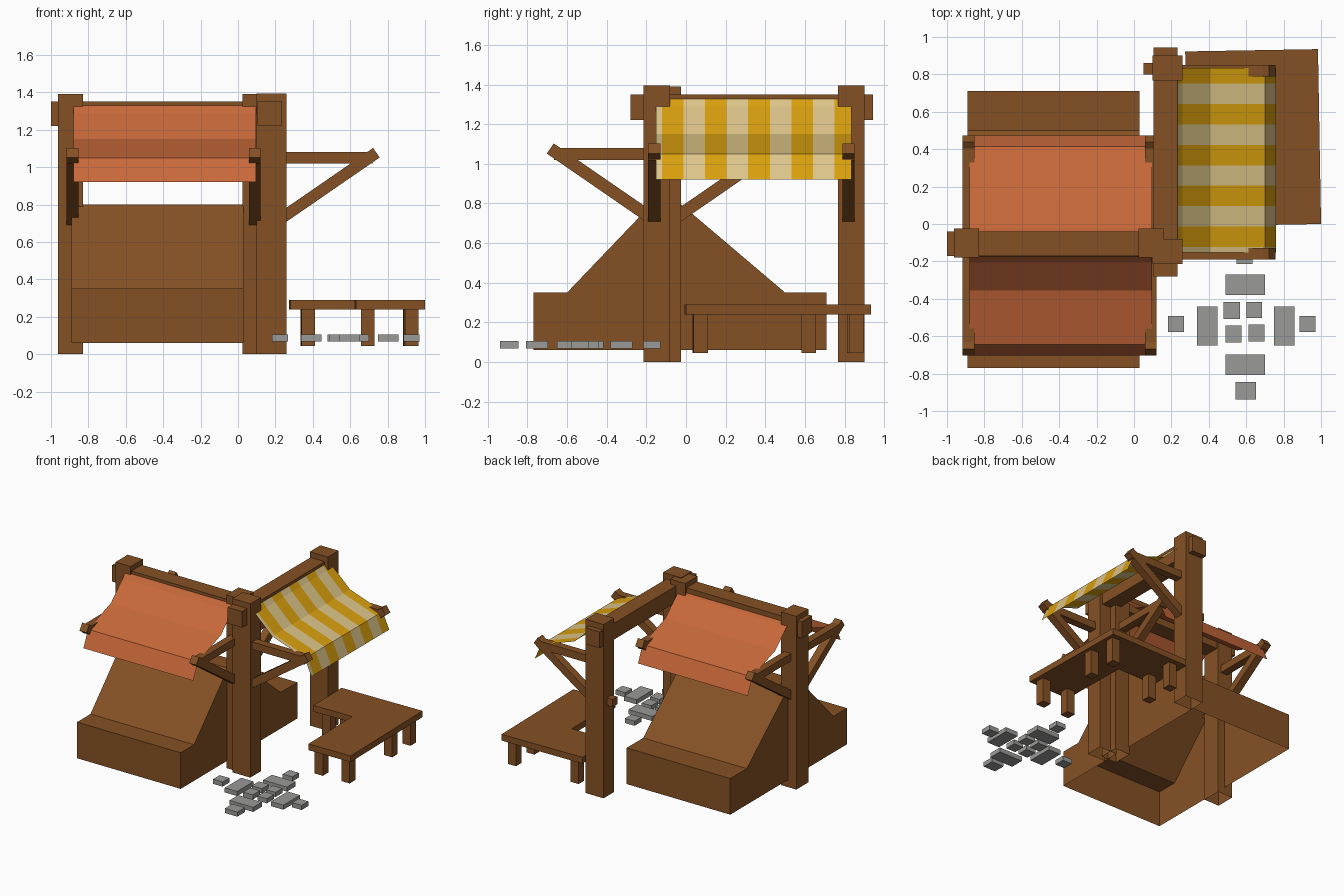
import bpy, bmesh, math
from mathutils import Vector, Matrix

if "Cube" in bpy.data.objects:
    bpy.data.objects.remove(bpy.data.objects["Cube"])


def material(name, rgb):
    m = bpy.data.materials.new(name)
    m.diffuse_color = (*rgb, 1)
    m.use_nodes = True
    m.node_tree.nodes["Principled BSDF"].inputs["Base Color"].default_value = m.diffuse_color
    return m


WOOD = material("brown wood", (0.235, 0.083, 0.018))
RED = material("terracotta cloth", (0.58, 0.14, 0.042))
YELLOW = material("yellow cloth", (0.70, 0.35, 0.004))
CREAM = material("cream cloth", (0.73, 0.56, 0.25))
STONE = material("grey stone", (0.32, 0.32, 0.31))


def finish(name, bm, mats, recalc=True):
    if recalc:
        bmesh.ops.recalc_face_normals(bm, faces=bm.faces)
    me = bpy.data.meshes.new(name)
    bm.to_mesh(me)
    bm.free()
    for m in mats:
        me.materials.append(m)
    ob = bpy.data.objects.new(name, me)
    bpy.context.collection.objects.link(ob)
    return ob


def box(name, x, y, z, mat=WOOD, open_bottom=False, turn=None):
    """Box from (min, max) ranges, optionally without its underside."""
    bm = bmesh.new()
    bmesh.ops.create_cube(bm, size=1)
    for v in bm.verts:
        v.co = [r[0] if c < 0 else r[1] for c, r in zip(v.co, (x, y, z))]
    if open_bottom:
        low = [f for f in bm.faces if all(v.co.z == z[0] for v in f.verts)]
        bmesh.ops.delete(bm, geom=low, context='FACES_ONLY')
        recalc = False
    else:
        recalc = True
    if turn:
        bm.transform(turn)
    return finish(name, bm, [mat], recalc)


# Placement rules: s = distance out from the beam, t = along the beam
def red_front(s, t, z): return (t, -0.115 - s, z)
def red_back(s, t, z): return (t, -0.115 + s, z)
def yellow_side(s, t, z): return (0.17 + s, t, z)


def prism(name, pts, t0, t1, place, open_edge=False):
    """Extrude an (s, z) outline along t."""
    bm = bmesh.new()
    a = [bm.verts.new(place(s, t0, z)) for s, z in pts]
    b = [bm.verts.new(place(s, t1, z)) for s, z in pts]
    n = len(pts)
    bm.faces.new(a)
    bm.faces.new(b[::-1])
    for i in range(n - 1 if open_edge else n):
        j = (i + 1) % n
        bm.faces.new((a[j], a[i], b[i], b[j]))
    return finish(name, bm, [WOOD])


def arm_and_brace(label, place, t):
    w = 0.031
    prism(label + "_arm", [(0.0, 1.02), (0.55, 1.02), (0.55, 1.08), (0.0, 1.08)],
          t - w, t + w, place)
    p, q = Vector((0.03, 0.705)), Vector((0.57, 1.077))
    d = (q - p).normalized()
    side = Vector((-d.y, d.x)) * 0.031
    prism(label + "_brace", [p - side, q - side, q + side, p + side],
          t - w, t + w, place)


def awning(name, place, cuts, mats):
    """Thin hanging cloth; the strips between cuts alternate materials."""
    profile = [(0.06, 1.33), (0.09, 1.29), (0.24, 1.15), (0.53, 1.05), (0.588, 0.92)]
    bm = bmesh.new()
    rows = [[bm.verts.new(place(s, t, z)) for s, z in profile] for t in cuts]
    for i in range(len(cuts) - 1):
        for j in range(len(profile) - 1):
            f = bm.faces.new((rows[i][j], rows[i][j + 1], rows[i + 1][j + 1], rows[i + 1][j]))
            f.material_index = i % len(mats)
    bm.normal_update()
    if sum(f.normal.z for f in bm.faces) < 0:
        bmesh.ops.reverse_faces(bm, faces=bm.faces)
    finish(name, bm, mats, False)


# Posts of the two stall frames
for i, x in enumerate((-0.895, 0.09)):
    box(f"red_stall_post_{i}", (x - 0.067, x + 0.067), (-0.18, -0.025), (0, 1.39), open_bottom=True)
for i, y in enumerate((-0.148, 0.835)):
    box(f"yellow_stall_post_{i}", (0.10, 0.26), (y - 0.067, y + 0.067), (0, 1.395), open_bottom=True)

# Ridge beams, ends sticking out past the posts
box("red_stall_beam", (-1.0, 0.20), (-0.17, -0.04), (1.22, 1.35))
box("yellow_stall_beam", (0.105, 0.232), (-0.28, 0.945), (1.22, 1.35))

# Awning supports
for i, x in enumerate((-0.885, 0.09)):
    arm_and_brace(f"red_front_{i}", red_front, x)
    arm_and_brace(f"red_back_{i}", red_back, x)
for i, y in enumerate((-0.16, 0.82)):
    arm_and_brace(f"yellow_{i}", yellow_side, y)
box("yellow_post_peg", (0.05, 0.12), (0.80, 0.86), (0.73, 0.79))

# Cloth awnings
awning("red_front_awning", red_front, (-0.88, 0.095), [RED])
awning("red_back_awning", red_back, (-0.88, 0.095), [RED])
stripes = [-0.152] + [-0.122 + 0.109 * k for k in range(9)] + [0.835]
awning("striped_awning", yellow_side, stripes, [CREAM, YELLOW])

# Sloped display counter under the red awnings, open underneath
prism("display_counter",
      [(-0.825, 0.06), (-0.825, 0.35), (-0.615, 0.35), (-0.085, 0.80), (0.055, 0.80),
       (0.485, 0.35), (0.655, 0.35), (0.655, 0.06)],
      -0.89, 0.03, red_front, open_edge=True)

# L-shaped table beside the striped awning, turned very slightly
pivot = Vector((1.0, 0.0, 0.0))
turn = Matrix.Translation(pivot) @ Matrix.Rotation(math.radians(1), 4, 'Z') @ Matrix.Translation(-pivot)
bm = bmesh.new()
outline = [(0.63, 0.0), (1.0, 0.0), (1.0, 0.935), (0.29, 0.935), (0.29, 0.57), (0.63, 0.57)]
face = bm.faces.new([bm.verts.new((x, y, 0.24)) for x, y in outline])
up = bmesh.ops.extrude_face_region(bm, geom=[face], use_keep_orig=True)
bmesh.ops.translate(bm, vec=(0, 0, 0.05), verts=[v for v in up["geom"] if isinstance(v, bmesh.types.BMVert)])
bm.transform(turn)
finish("table_top", bm, [WOOD])
for i, (x, y) in enumerate(((0.695, 0.075), (0.93, 0.075), (0.935, 0.62),
                            (0.935, 0.86), (0.385, 0.63), (0.385, 0.86))):
    box(f"table_leg_{i}", (x - 0.036, x + 0.036), (y - 0.036, y + 0.036), (0.045, 0.24),
        open_bottom=True, turn=turn)

# Paving stones in a cross pattern: centre x, centre y, width, depth
stones = [(0.595, -0.325, 0.21, 0.11), (0.595, -0.752, 0.21, 0.11),
          (0.392, -0.545, 0.11, 0.21), (0.803, -0.545, 0.11, 0.21),
          (0.225, -0.535, 0.085, 0.085), (0.927, -0.535, 0.085, 0.085),
          (0.597, -0.892, 0.11, 0.095), (0.59, -0.172, 0.085, 0.085),
          (0.523, -0.462, 0.09, 0.09), (0.643, -0.46, 0.085, 0.085),
          (0.532, -0.588, 0.085, 0.09), (0.654, -0.583, 0.085, 0.09)]
for i, (x, y, w, d) in enumerate(stones):
    box(f"paving_stone_{i}", (x - w / 2, x + w / 2), (y - d / 2, y + d / 2), (0.068, 0.105),
        STONE, open_bottom=True)
